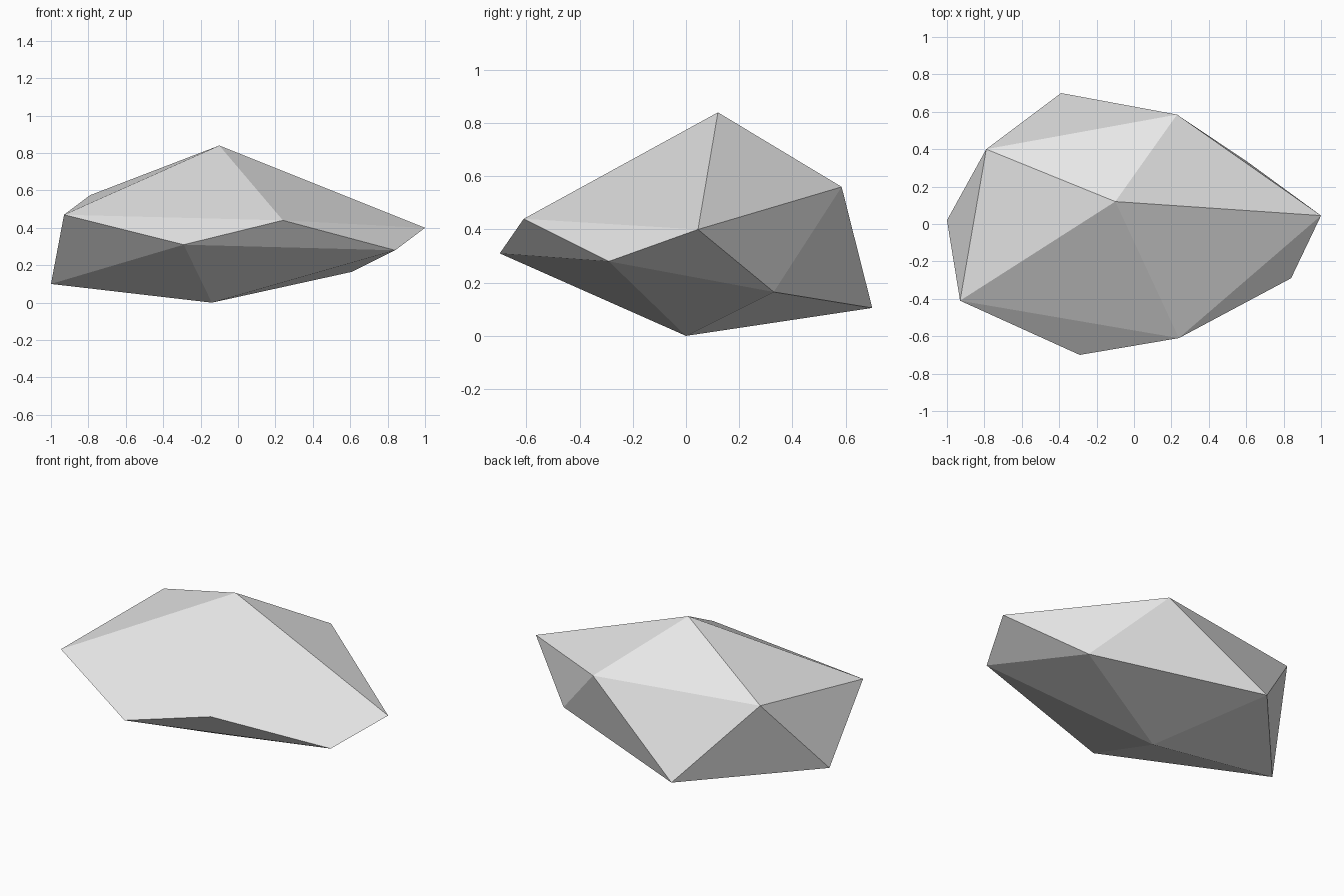
import bpy

if "Cube" in bpy.data.objects:
    bpy.data.objects.remove(bpy.data.objects["Cube"])

# Faceted rock: a stretched icosahedron made of two caps and a zigzag belt
top = (-0.10, 0.12, 0.84)
bottom = (-0.14, 0.0, 0.0)
upper = [(-0.93, -0.41, 0.47), (0.24, -0.61, 0.44), (1.0, 0.045, 0.40),
         (0.23, 0.585, 0.56), (-0.79, 0.40, 0.575)]
lower = [(-0.29, -0.70, 0.31), (0.84, -0.29, 0.28), (0.61, 0.33, 0.165),
         (-0.39, 0.70, 0.105), (-1.0, 0.02, 0.10)]

verts = [top] + upper + lower + [bottom]
faces = []
for i in range(5):
    j = (i + 1) % 5
    u0, u1, l0, l1 = 1 + i, 1 + j, 6 + i, 6 + j
    faces += [(0, u0, u1),      # top cap
              (u0, l0, u1),     # belt, pointing down
              (u1, l0, l1),     # belt, pointing up
              (11, l1, l0)]     # bottom cap

mesh = bpy.data.meshes.new("rock")
mesh.from_pydata(verts, [], faces)
mesh.update()

# Plain stone colour
stone = bpy.data.materials.new("stone grey")
stone.diffuse_color = (0.8, 0.8, 0.8, 1)
stone.use_nodes = True
stone.node_tree.nodes["Principled BSDF"].inputs["Base Color"].default_value = stone.diffuse_color
mesh.materials.append(stone)

rock = bpy.data.objects.new("rock", mesh)
bpy.context.collection.objects.link(rock)
